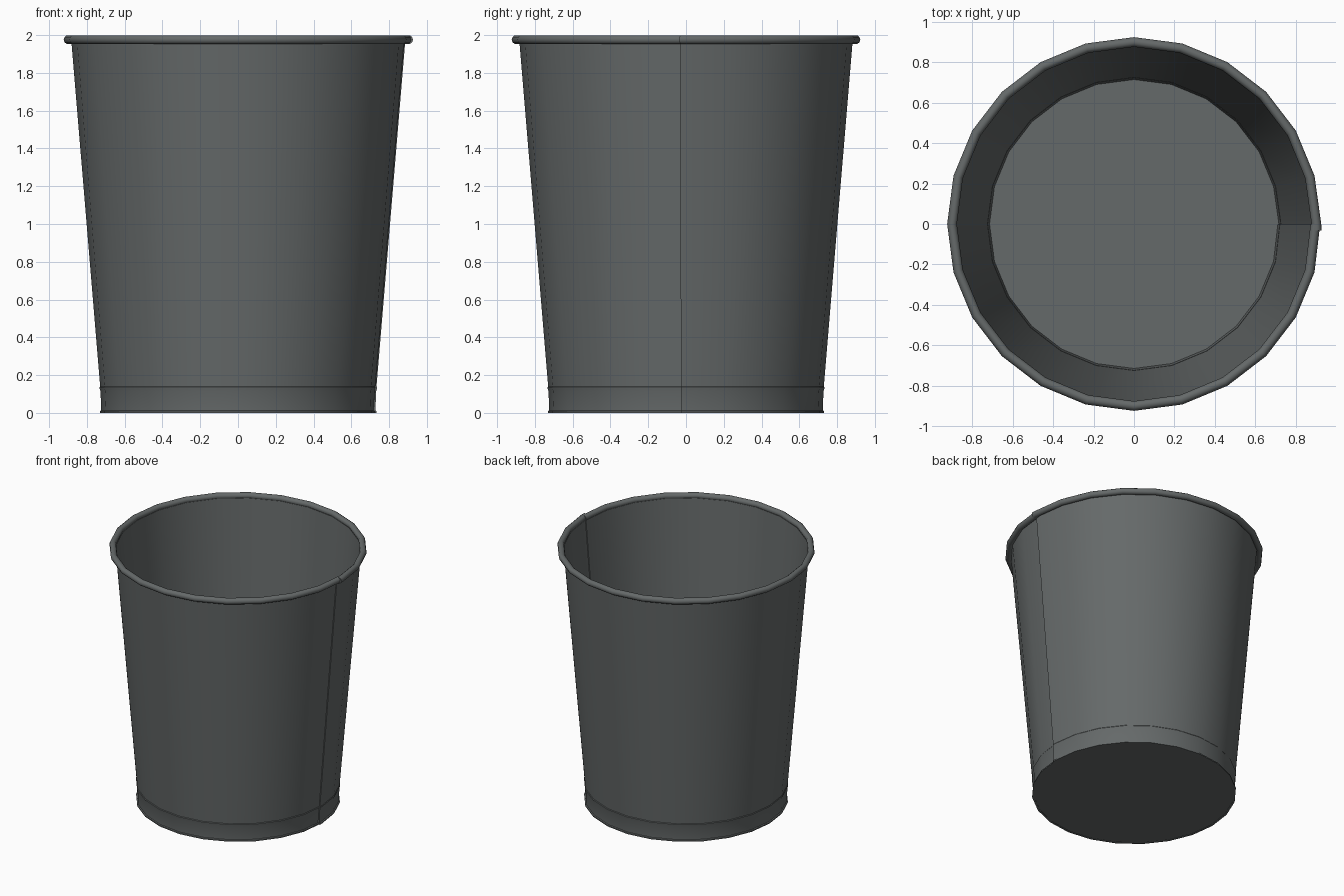
import bpy, bmesh, math

if "Cube" in bpy.data.objects:
    bpy.data.objects.remove(bpy.data.objects["Cube"])

metal = bpy.data.materials.new("dark grey metal")
metal.diffuse_color = (0.13, 0.142, 0.142, 1)
metal.use_nodes = True
metal.node_tree.nodes["Principled BSDF"].inputs["Base Color"].default_value = metal.diffuse_color

SIDES = 24
# Rolled sheet columns: (angle, radius offset); the first two form the overlapping seam flap
FLAP = -0.036
COLUMNS = [(FLAP, 0.004), (0.0, 0.002)]
COLUMNS += [(math.tau * i / SIDES, 0.0) for i in range(1, SIDES)]
COLUMNS += [(math.tau, -0.003)]


def finish(bm, name):
    bmesh.ops.recalc_face_normals(bm, faces=bm.faces)
    me = bpy.data.meshes.new(name)
    bm.to_mesh(me)
    bm.free()
    me.materials.append(metal)
    ob = bpy.data.objects.new(name, me)
    bpy.context.collection.objects.link(ob)
    bpy.ops.object.select_all(action='DESELECT')
    ob.select_set(True)
    bpy.context.view_layer.objects.active = ob
    bpy.ops.object.shade_smooth_by_angle(angle=math.radians(38))
    return ob


def rolled(name, profile):
    """Sweep a closed (radius, z) section around the open, overlapping sheet."""
    bm = bmesh.new()
    rings = []
    for a, d in COLUMNS:
        rings.append([bm.verts.new(((r + d) * math.cos(a), (r + d) * math.sin(a), z))
                      for r, z in profile])
    n = len(profile)
    for p, q in zip(rings, rings[1:]):
        for j in range(n):
            k = (j + 1) % n
            bm.faces.new((p[j], q[j], q[k], p[k]))
    bm.faces.new(rings[0])
    bm.faces.new(rings[-1])
    return finish(bm, name)


def disc(name, radius, z, depth):
    bm = bmesh.new()
    bmesh.ops.create_cone(bm, cap_ends=True, segments=SIDES, radius1=radius,
                          radius2=radius, depth=depth)
    # Put a corner on the x axis and lift to height
    first = bm.verts[:][0].co
    turn = -math.atan2(first.y, first.x)
    for v in bm.verts:
        x, y = v.co.x, v.co.y
        v.co.x = x * math.cos(turn) - y * math.sin(turn)
        v.co.y = x * math.sin(turn) + y * math.cos(turn)
        v.co.z += z
    return finish(bm, name)


# Thin tapered wall
rolled("bin_wall", [(0.719, 0.012), (0.882, 1.965), (0.876, 1.965), (0.713, 0.012)])

# Rolled rim bead
rolled("rim_bead", [(0.899 + 0.024 * math.cos(math.tau * i / 10),
                     1.976 + 0.024 * math.sin(math.tau * i / 10)) for i in range(10)])

# Base band with rounded upper lip and a small foot flange
rolled("base_band", [(0.716, 0.0), (0.731, 0.0), (0.731, 0.009), (0.724, 0.013),
                     (0.728, 0.115), (0.732, 0.128), (0.733, 0.136), (0.729, 0.142),
                     (0.722, 0.142)])

# Floor
disc("bin_floor", 0.718, 0.011, 0.018)
